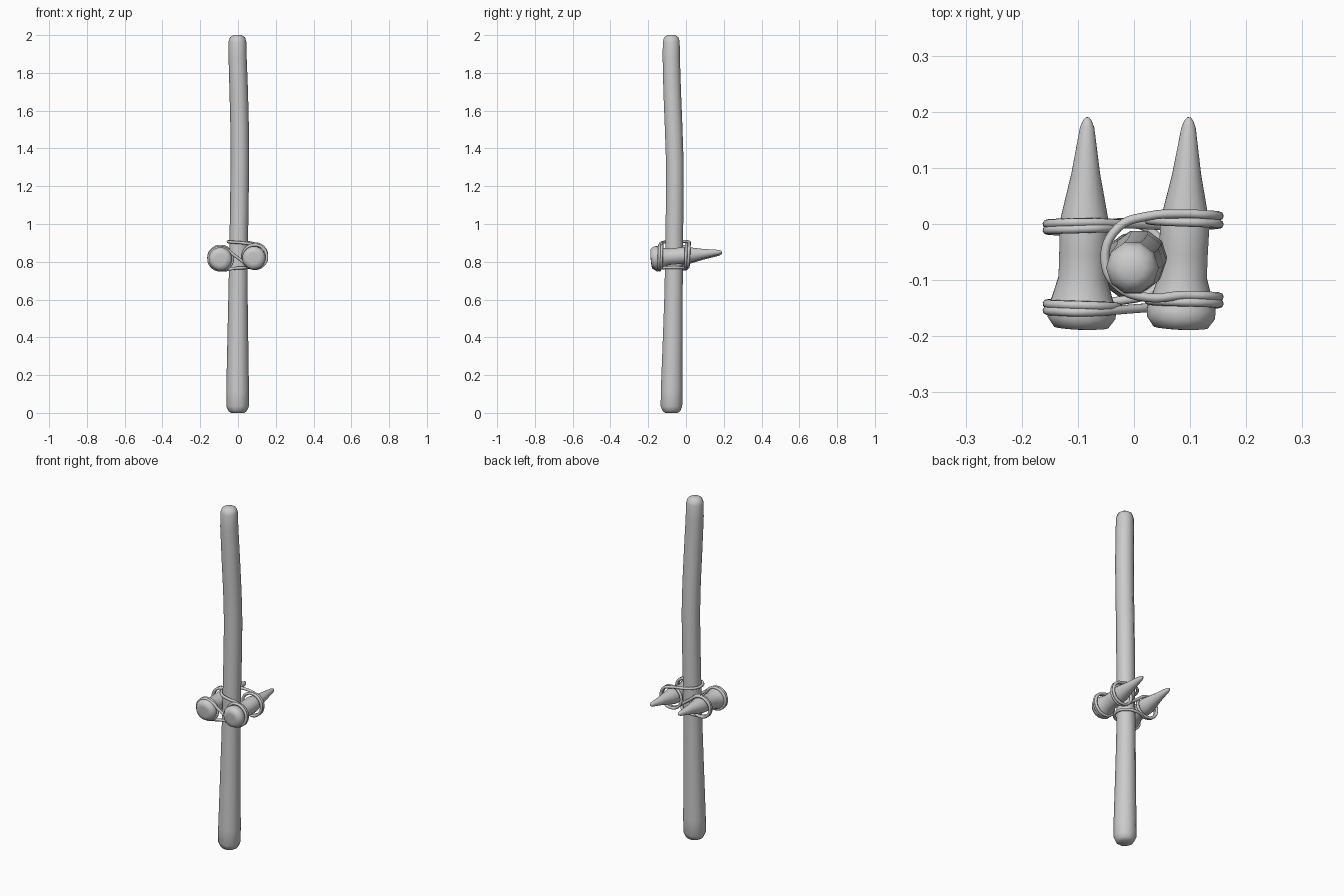
import bpy
from math import cos, sin, tau, radians
from mathutils import Vector

if "Cube" in bpy.data.objects:
    bpy.data.objects.remove(bpy.data.objects["Cube"])


def loft(name, rings, sides):
    """Skin circular rings (centre, radius) whose planes face along the path."""
    axis = (Vector(rings[-1][0]) - Vector(rings[0][0])).normalized()
    u = axis.cross(Vector((1, 0, 0))).normalized()
    v = axis.cross(u)
    verts, faces = [], []
    for c, r in rings:
        for i in range(sides):
            a = tau * (i + 0.5) / sides
            verts.append(Vector(c) + r * (cos(a) * u + sin(a) * v))
    for k in range(len(rings) - 1):
        for i in range(sides):
            j = (i + 1) % sides
            faces.append((k * sides + i, k * sides + j,
                          (k + 1) * sides + j, (k + 1) * sides + i))
    faces.append(tuple(reversed(range(sides))))
    faces.append(tuple(range((len(rings) - 1) * sides, len(rings) * sides)))
    me = bpy.data.meshes.new(name)
    me.from_pydata(verts, [], faces)
    ob = bpy.data.objects.new(name, me)
    bpy.context.collection.objects.link(ob)
    smooth(ob, 50)
    return ob


def smooth(ob, angle):
    bpy.ops.object.select_all(action='DESELECT')
    ob.select_set(True)
    bpy.context.view_layer.objects.active = ob
    bpy.ops.object.shade_smooth_by_angle(angle=radians(angle))


# Slightly crooked wooden shaft with rounded ends: x, y, z, radius
shaft = [(-.002, -.077, 0, .035), (-.002, -.077, .010, .049), (-.002, -.077, .035, .060),
         (-.002, -.076, .12, .060), (-.001, -.070, .40, .055), (0, -.066, .62, .051),
         (.003, -.063, .85, .049), (.007, -.060, 1.1, .049), (.010, -.059, 1.32, .049),
         (.009, -.065, 1.5, .049), (.004, -.073, 1.7, .049), (-.002, -.078, 1.88, .048),
         (-.003, -.078, 1.965, .047), (-.003, -.078, 1.988, .040), (-.003, -.078, 2, .022)]
loft("shaft", [((x, y, z), r) for x, y, z, r in shaft], 10)

# Two tusk-like spikes with swollen butts: y, radius
spike = [(-.186, .030), (-.184, .049), (-.166, .062), (-.150, .062), (-.132, .055),
         (-.095, .044), (-.05, .044), (0, .045), (.02, .041), (.09, .026),
         (.172, .013), (.184, .008), (.19, .003)]
for name, x0, x1, z0 in (("left_spike", -.094, -.083, .812), ("right_spike", .083, .098, .818)):
    rings = []
    for y, r in spike:
        t = (y + .186) / .376
        rings.append(((x0 + (x1 - x0) * t, y, z0 + .034 * t), r))
    loft(name, rings, 16)


def lashing(yr0, yr1, yl0, yl1, dz):
    """One side's rope: two turns on the right spike, across, two on the left."""
    pts = []
    n = 13
    for k in range(n):                       # clockwise from the top
        t = k / (n - 1)
        a = tau * (.25 - 1.5 * t)
        pts.append((.089 + .063 * cos(a), yr0 + (yr1 - yr0) * t, .827 + dz + .062 * sin(a)))
    mid = (yr1 + yl0) / 2
    pts.append((0, mid, .82 + dz))           # diagonal across the shaft
    for k in range(n):                       # counter-clockwise from the top
        t = k / (n - 1)
        a = tau * (.25 + 1.5 * t)
        pts.append((-.092 + .063 * cos(a), yl0 + (yl1 - yl0) * t, .816 + dz + .060 * sin(a)))
    return pts


# Continuous rope: front lashing, under-wrap, back lashing, over-wrap
front = lashing(-.127, -.145, -.157, -.139, 0)
back = lashing(.018, -.004, .003, -.014, .006)
under = [(-.02, -.136, .765), (.035, -.118, .768), (.059, -.066, .77),
         (.035, -.016, .768), (-.02, .003, .765)]
over = [(.025, .014, .905), (-.028, -.006, .908), (-.052, -.063, .906),
        (-.028, -.112, .904), (.025, -.131, .900)]
path = front + under + back[::-1] + over

cu = bpy.data.curves.new("rope_lashing", 'CURVE')
cu.dimensions = '3D'
cu.resolution_u = 5
cu.bevel_depth = .008
cu.bevel_resolution = 2
sp = cu.splines.new('BEZIER')
sp.bezier_points.add(len(path) - 1)
for bp, p in zip(sp.bezier_points, path):
    bp.co = p
    bp.handle_left_type = bp.handle_right_type = 'AUTO'
sp.use_cyclic_u = True
rope = bpy.data.objects.new("rope_lashing", cu)
bpy.context.collection.objects.link(rope)
bpy.ops.object.select_all(action='DESELECT')
rope.select_set(True)
bpy.context.view_layer.objects.active = rope
bpy.ops.object.convert(target='MESH')
smooth(bpy.context.view_layer.objects.active, 60)
